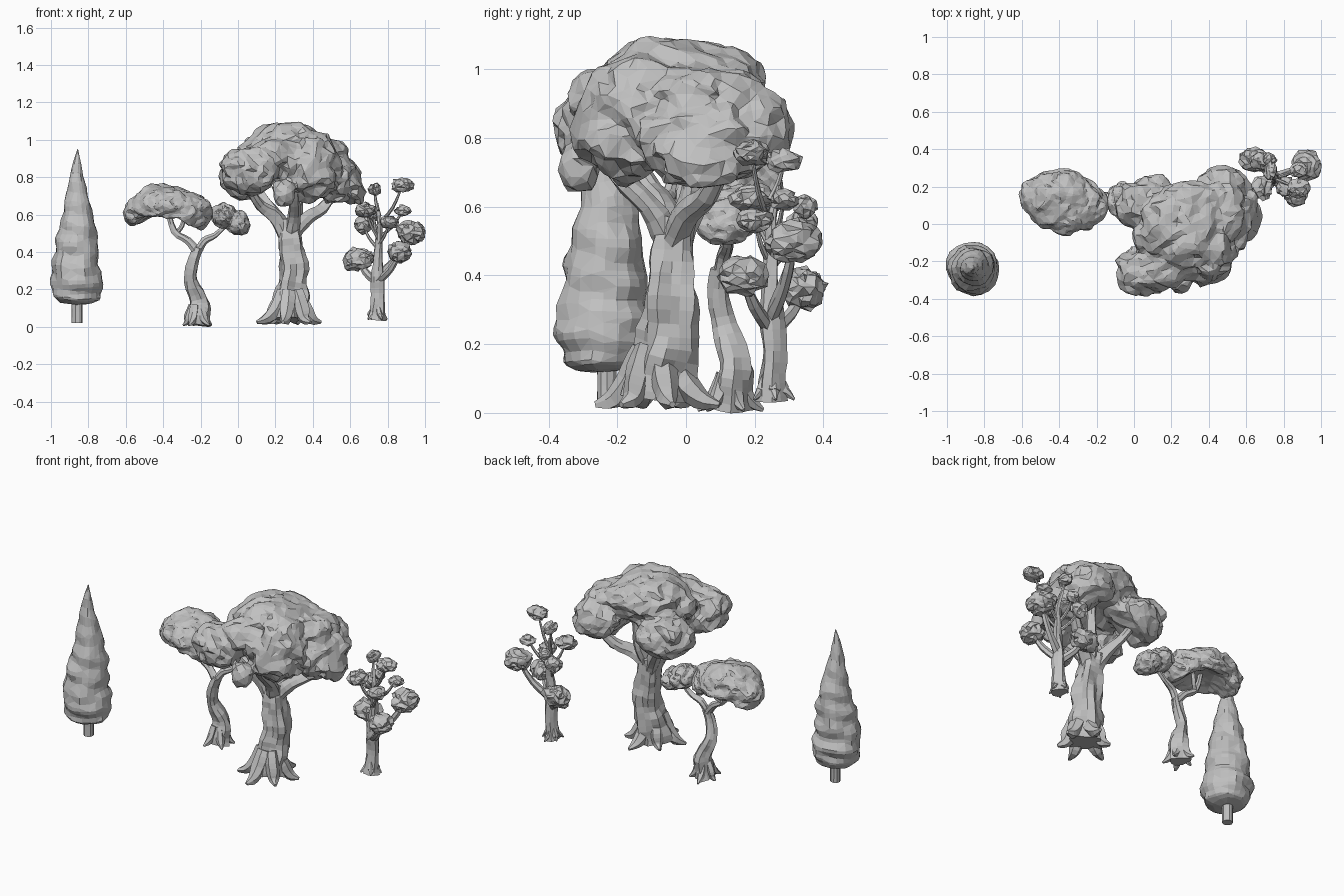
import bpy, bmesh, math
from mathutils import Vector, noise

if "Cube" in bpy.data.objects:
    bpy.data.objects.remove(bpy.data.objects["Cube"])

SHADE = (0.53, 0.53, 0.53, 1)
UP = Vector((0, 0, 1))
grey = bpy.data.materials.new("plain_grey")
grey.use_nodes = True
grey.diffuse_color = SHADE
grey.node_tree.nodes["Principled BSDF"].inputs["Base Color"].default_value = SHADE


def finish(name, bm, voxel=0, ratio=1):
    """Turn a bmesh into a flat-shaded object, optionally fused and decimated."""
    bmesh.ops.recalc_face_normals(bm, faces=bm.faces)
    mesh = bpy.data.meshes.new(name)
    bm.to_mesh(mesh)
    bm.free()
    mesh.materials.append(grey)
    obj = bpy.data.objects.new(name, mesh)
    bpy.context.collection.objects.link(obj)
    if voxel:
        fuse = obj.modifiers.new("fuse", 'REMESH')
        fuse.mode = 'VOXEL'
        fuse.voxel_size = voxel
    if ratio < 1:
        obj.modifiers.new("facets", 'DECIMATE').ratio = ratio


def curve_point(a, b, c, d, t):
    """Catmull-Rom interpolation."""
    return 0.5 * (2 * b + (c - a) * t + (2 * a - 5 * b + 4 * c - d) * t * t
                  + (3 * b - a - 3 * c + d) * t ** 3)


def tube(bm, stations, sides=8, flute=0.1, lobes=3, twist=0.3, rough=0.25, steps=3):
    """Gnarled tube through stations of x, y, z, radius."""
    s = [Vector(p) for p in stations]
    s = [2 * s[0] - s[1]] + s + [2 * s[-1] - s[-2]]
    path = [curve_point(*s[i:i + 4], k / steps)
            for i in range(len(s) - 3) for k in range(steps)] + [s[-2]]
    rings = []
    for i, p in enumerate(path):
        tangent = (path[min(i + 1, len(path) - 1)] - path[max(i - 1, 0)]).to_3d()
        turn = UP.rotation_difference(tangent)
        ring = []
        for k in range(sides):
            a = math.tau * k / sides
            arm = turn @ Vector((math.cos(a), math.sin(a), 0))
            r = max(p.w, 0.002) * (1 + flute * math.cos(lobes * a + twist * i)
                                   + rough * noise.noise((p.to_3d() + arm * 0.1) * 14))
            ring.append(bm.verts.new(p.to_3d() + arm * r))
        rings.append(ring)
    for low, high in zip(rings, rings[1:]):
        for k in range(sides):
            n = (k + 1) % sides
            bm.faces.new((low[k], low[n], high[n], high[k]))
    bm.faces.new(rings[0][::-1])
    bm.faces.new(rings[-1])


def clump(bm, x, y, z, rx, ry, rz, rough=0.25, groove=0.13):
    """Lumpy ellipsoid of leaves with swirling grooves."""
    centre = Vector((x, y, z))
    verts = bmesh.ops.create_icosphere(bm, subdivisions=4, radius=1)["verts"]
    for v in verts:
        d = v.co.copy()
        warp = d * 1.3 + centre * 9 + noise.noise_vector(d * 1.5 + centre * 5) * 1.1
        cut = max(0, 1 - 6 * abs(noise.noise(warp * 1.3)))
        f = 1.03 + rough * noise.noise(warp) - groove * cut
        v.co = centre + Vector((d.x * rx, d.y * ry, d.z * rz)) * f


def hollow(bm, x, y, z, radius, keep):
    """Press the underside of a crown upward around its middle."""
    for v in bm.verts:
        t = min(1, math.hypot(v.co.x - x, v.co.y - y) / radius)
        if v.co.z < z:
            v.co.z = z + (v.co.z - z) * (keep + (1 - keep) * t * t)


def roots(bm, x, y, z, height, reach, width, count, phase):
    """Flaring roots around a trunk foot."""
    for i in range(count):
        a = phase + math.tau * i / count
        c, s = math.cos(a), math.sin(a)
        far = reach * (0.9 + 0.15 * math.sin(i * 2.3))
        tube(bm, [(x + c * width * .5, y + s * width * .5, z + height, width * .45),
                  (x + c * width, y + s * width, z + height * .45, width * .55),
                  (x + c * far * .7, y + s * far * .7, z + .022, width * .4),
                  (x + c * far, y + s * far, z + .004, width * .12)], sides=6)


# Cypress: plain trunk and a swirling spire
bm = bmesh.new()
tube(bm, [(-.86, -.23, .02, .03), (-.86, -.23, .08, .029), (-.86, -.23, .16, .03)],
     sides=10, flute=0, rough=.05, steps=1)
finish("cypress_trunk", bm)

bm = bmesh.new()
spire = [(.12, .035), (.135, .10), (.18, .13), (.25, .134), (.33, .127), (.42, .116),
         (.51, .101), (.6, .083), (.7, .06), (.8, .037), (.88, .02), (.95, .002)]
tube(bm, [(-.86 + .004 * math.sin(z * 14), -.235 + .006 * math.cos(z * 11), z, r) for z, r in spire],
     sides=20, flute=.035, lobes=1, twist=1.3, rough=.16, steps=4)
finish("cypress_foliage", bm, ratio=.5)

# Umbrella tree: bent trunk, branches, two crowns
bm = bmesh.new()
tube(bm, [(-.22, .13, .01, .06), (-.21, .135, .08, .053), (-.21, .14, .15, .046), (-.25, .11, .25, .034),
          (-.24, .095, .34, .03), (-.215, .1, .42, .026)], sides=10, flute=.16)
for branch in (
        [(-.22, .1, .4, .024), (-.27, .11, .46, .02), (-.34, .12, .51, .018), (-.38, .12, .64, .014)],
        [(-.22, .1, .4, .022), (-.18, .11, .46, .019), (-.12, .12, .49, .015), (-.05, .12, .56, .012)],
        [(-.33, .12, .5, .013), (-.3, .15, .54, .012), (-.27, .17, .64, .01)]):
    tube(bm, branch, sides=7)
roots(bm, -.22, .125, .004, .11, .1, .045, 5, .5)
finish("umbrella_tree_trunk", bm)

bm = bmesh.new()
for c in ((-.41, .13, .65, .16, .16, .11), (-.51, .15, .615, .105, .105, .085),
          (-.27, .1, .61, .125, .135, .105), (-.36, .05, .63, .14, .1, .1),
          (-.38, .21, .63, .12, .08, .085)):
    clump(bm, *c)
hollow(bm, -.38, .12, .63, .18, .15)
finish("umbrella_tree_crown", bm, voxel=.009, ratio=.12)

bm = bmesh.new()
for c in ((-.075, .125, .595, .065, .1, .068), (.0, .115, .555, .062, .085, .068)):
    clump(bm, *c)
finish("umbrella_tree_side_crown", bm, voxel=.006, ratio=.15)

# Great tree: fluted trunk with roots, spreading limbs, lobed canopy
bm = bmesh.new()
tube(bm, [(.275, -.09, .04, .1), (.278, -.08, .11, .093), (.287, -.055, .2, .083), (.3, -.045, .3, .076),
          (.288, -.042, .4, .071), (.277, -.037, .5, .063), (.277, -.03, .57, .058)],
     sides=14, flute=.14, lobes=4, twist=.25)
for branch in (
        [(.255, -.04, .48, .042), (.2, -.06, .59, .038), (.12, -.1, .65, .03), (.05, -.17, .76, .024)],
        [(.255, -.02, .5, .04), (.2, .02, .6, .033), (.14, .07, .68, .026), (.08, .1, .78, .02)],
        [(.295, -.04, .5, .042), (.37, 0, .58, .036), (.45, .06, .63, .03), (.54, .12, .75, .022)],
        [(.285, -.05, .5, .04), (.3, -.11, .6, .034), (.3, -.2, .69, .027), (.3, -.26, .78, .02)],
        [(.285, -.03, .52, .04), (.31, .01, .62, .032), (.32, .02, .72, .027), (.32, .03, .9, .022)]):
    tube(bm, branch, sides=8)
roots(bm, .28, -.09, .02, .17, .19, .078, 6, .3)
finish("great_tree_trunk", bm)

bm = bmesh.new()
for c in ((.27, -.02, .95, .22, .22, .145),     # top dome
          (.37, -.14, .85, .19, .175, .185),    # front right lobe
          (.06, -.25, .83, .155, .14, .125),    # front left lobe
          (.07, .1, .8, .165, .15, .13),        # back left lobe
          (.13, -.07, .9, .13, .12, .1),        # left shoulder
          (.21, -.21, .92, .14, .12, .09),      # front shoulder
          (.29, .13, .97, .15, .1, .085),       # back shoulder
          (.45, .06, .91, .14, .17, .1),        # right shoulder
          (.52, .05, .79, .145, .19, .125),     # right lobe
          (.47, .2, .83, .13, .12, .11),        # back right lobe
          (.62, .05, .72, .06, .11, .065),      # low right lobe
          (.245, -.31, .715, .06, .06, .075)):  # hanging lobe
    clump(bm, *c)
hollow(bm, .25, .03, .86, .22, .4)
finish("great_tree_canopy", bm, voxel=.012, ratio=.09)

# Small branching tree: each leaf ball has its own twig
fork = (.745, .245)
bm = bmesh.new()
tube(bm, [(.74, .25, .035, .048), (.745, .25, .09, .038), (.75, .255, .18, .035), (.745, .25, .27, .035),
          (.75, .245, .36, .026), (.755, .25, .46, .02), (.755, .25, .56, .014), (.74, .27, .66, .009)],
     sides=9, flute=.13)
roots(bm, .74, .25, .035, .07, .065, .033, 5, .2)
balls = [(.645, .345, .36, .086, .062, .062, .23), (.865, .165, .4, .062, .07, .058, .24),
         (.925, .315, .5, .074, .08, .064, .27), (.67, .335, .545, .048, .045, .046, .42),
         (.685, .195, .625, .055, .062, .038, .48), (.81, .2, .56, .047, .05, .036, .43),
         (.88, .285, .62, .045, .04, .03, .47), (.88, .19, .755, .062, .05, .038, .54),
         (.73, .285, .735, .033, .05, .035, .62), (.725, .345, .6, .034, .034, .034, .47)]
for x, y, z, rx, ry, rz, start in balls:
    r = .01 + .012 * (start < .4)
    mx, my = (x * .6 + fork[0] * .4, y * .6 + fork[1] * .4)
    tube(bm, [(*fork, start, r), (mx, my, start + (z - start) * .45, r * .85), (x, y, z, r * .5)], sides=6)
finish("small_tree_trunk", bm)

bm = bmesh.new()
for ball in balls:
    clump(bm, *ball[:6])
finish("small_tree_leaf_balls", bm, ratio=.14)
